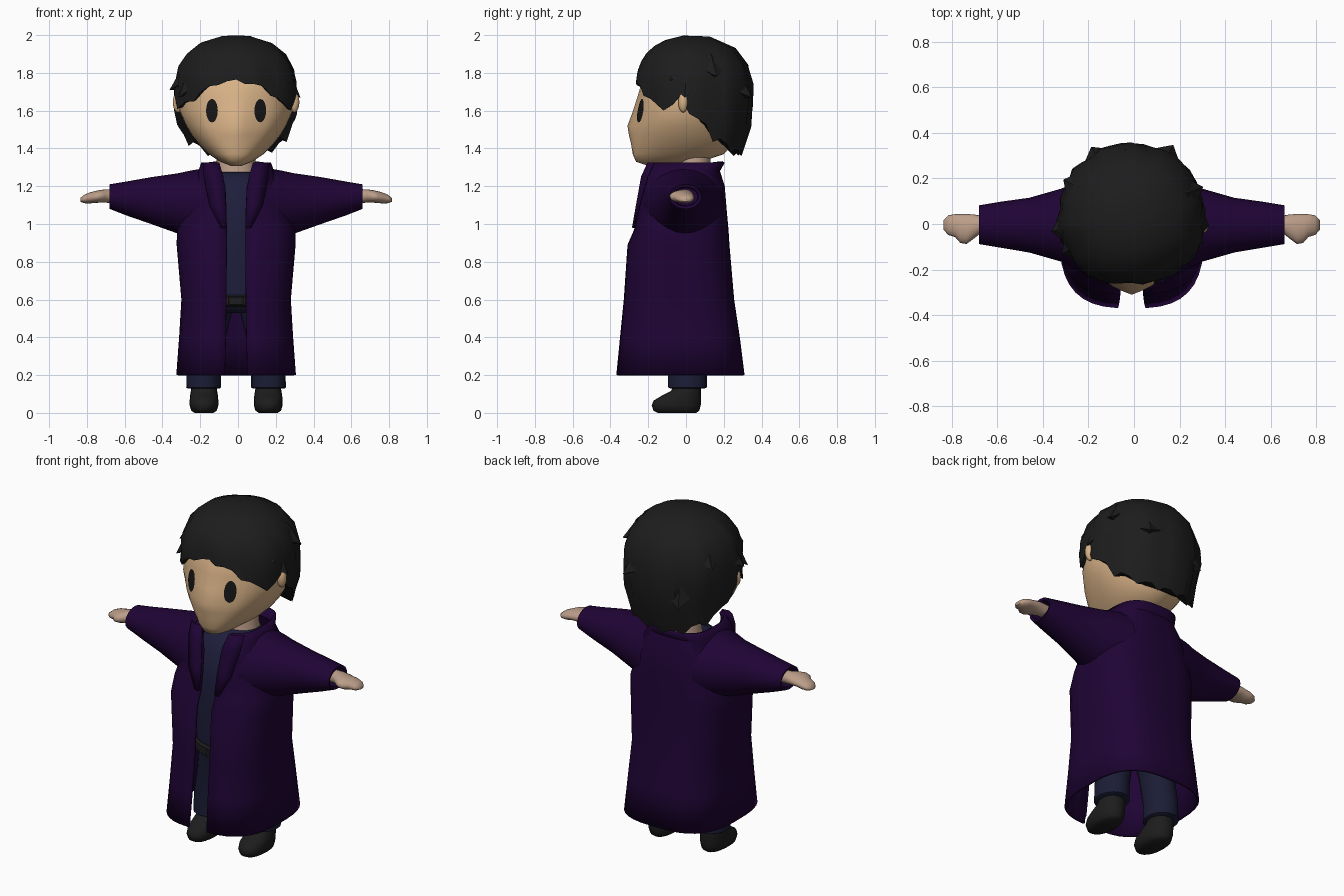
import bpy, bmesh, math, random
from mathutils import Vector
from mathutils.bvhtree import BVHTree

random.seed(4)
cube = bpy.data.objects.get("Cube")
if cube:
    bpy.data.objects.remove(cube)


def material(name, colour):
    m = bpy.data.materials.new(name)
    m.use_nodes = True
    m.diffuse_color = (*colour, 1)
    bsdf = next(n for n in m.node_tree.nodes if n.type == 'BSDF_PRINCIPLED')
    bsdf.inputs["Base Color"].default_value = (*colour, 1)
    return m


FACE = material("face skin", (0.68, 0.44, 0.24))
BODY = material("body skin", (0.50, 0.34, 0.25))
HAIR = material("black hair", (0.012, 0.012, 0.012))
COAT = material("purple coat", (0.0135, 0.0012, 0.035))
SHIRT = material("navy shirt", (0.013, 0.013, 0.046))
JEANS = material("dark jeans", (0.011, 0.012, 0.036))
LEATHER = material("black leather", (0.012, 0.012, 0.012))
EYE = material("eye black", (0.008, 0.008, 0.008))
CX = -0.01  # midline of the figure


def finish(name, bm, mat, angle=40):
    bmesh.ops.recalc_face_normals(bm, faces=bm.faces)
    mesh = bpy.data.meshes.new(name)
    bm.to_mesh(mesh)
    bm.free()
    mesh.materials.append(mat)
    ob = bpy.data.objects.new(name, mesh)
    bpy.context.scene.collection.objects.link(ob)
    bpy.ops.object.select_all(action='DESELECT')
    ob.select_set(True)
    bpy.context.view_layer.objects.active = ob
    bpy.ops.object.shade_smooth_by_angle(angle=math.radians(angle))
    return ob


def loft(name, rings, mat, closed=True, caps=True, angle=40):
    bm = bmesh.new()
    rows = [[bm.verts.new(p) for p in r] for r in rings]
    n = len(rows[0])
    for a, b in zip(rows, rows[1:]):
        for i in range(n if closed else n - 1):
            j = (i + 1) % n
            bm.faces.new((a[i], a[j], b[j], b[i]))
    if caps:
        bm.faces.new(rows[0])
        bm.faces.new(rows[-1])
    return finish(name, bm, mat, angle)


def power(v, e):
    return math.copysign(abs(v) ** e, v)


def ring(z, hw, yf, yb, cx=CX, p=2, n=28, gap=0):
    """Horizontal superellipse, starting at the front, with an optional front gap."""
    a0 = math.asin((gap / hw) ** (p / 2))
    count = n - 1 if gap else n
    pts = []
    for i in range(n):
        a = a0 + (2 * math.pi - 2 * a0) * i / count
        y = (yf + yb) / 2 - (yb - yf) / 2 * power(math.cos(a), 2 / p)
        pts.append((cx + hw * power(math.sin(a), 2 / p), y, z))
    return pts


def side_ring(x, y, hy, z, hz, n=20):
    """Ellipse across the arm axis."""
    return [(x, y + hy * math.cos(2 * math.pi * i / n), z + hz * math.sin(2 * math.pi * i / n))
            for i in range(n)]


def ball(name, loc, scale, mat):
    bm = bmesh.new()
    bmesh.ops.create_uvsphere(bm, u_segments=16, v_segments=10, radius=1)
    for v in bm.verts:
        v.co = Vector(a * b + c for a, b, c in zip(v.co, scale, loc))
    return finish(name, bm, mat)


def solidify(ob, thickness, offset):
    mod = ob.modifiers.new("thickness", 'SOLIDIFY')
    mod.thickness, mod.offset = thickness, offset


# Head: broad, flat face with a shallow nose ridge and a rounded jaw
def head_ring(z, hw, yf, yb, ridge, n=40):
    mid = yf * 0.45 + yb * 0.55 if z < 1.4 else 0.0
    pts = []
    for i in range(n):
        a = 2 * math.pi * i / n
        s, c = min(1, abs(math.sin(a))), math.cos(a)
        front = (1 - ridge) * (1 - s ** 2.8) ** .58 + ridge * max(0, 1 - s / .45)
        y = mid + (yf - mid) * front if c > 0 else mid - (yb - mid) * c
        pts.append((CX + hw * math.sin(a), y, z))
    return pts


head = loft("head", [head_ring(*r) for r in (
    (1.308, .03, -.2, -.06, 0), (1.33, .085, -.265, .08, 0), (1.37, .145, -.282, .2, .02),
    (1.42, .195, -.29, .25, .06), (1.47, .235, -.302, .27, .1), (1.52, .265, -.31, .28, .14),
    (1.60, .30, -.28, .29, .12), (1.68, .295, -.255, .29, .07), (1.78, .27, -.225, .27, 0),
    (1.88, .19, -.13, .2, 0), (1.94, .1, -.05, .1, 0))], FACE, angle=60)
bm = bmesh.new()
bm.from_mesh(head.data)
face_tree = BVHTree.FromBMesh(bm)
bm.free()

# Eyes draped on the face, and ears
for side, s in (("right", -1), ("left", 1)):
    bm = bmesh.new()
    rows = []
    for k in (0.05, 0.4, 0.75, 1):
        row = []
        for i in range(20):
            a = 2 * math.pi * i / 20
            x, z = CX + s * .128 + .031 * k * math.cos(a), 1.6 + .062 * k * math.sin(a)
            hit = face_tree.ray_cast(Vector((x, -1, z)), Vector((0, 1, 0)))[0]
            row.append(bm.verts.new((x, hit.y - 0.006, z)))
        rows.append(row)
    bm.faces.new(rows[0])
    for a, b in zip(rows, rows[1:]):
        for i in range(20):
            bm.faces.new((a[i - 1], a[i], b[i], b[i - 1]))
    finish(side + "_eye", bm, EYE)
    ball(side + "_ear", (CX + s * .308, -.015, 1.645), (.027, .026, .055), FACE)

# Shaggy hair cap with a ragged hem
HEM = ((0, 1.76), (25, 1.73), (42, 1.665), (55, 1.62), (68, 1.62), (78, 1.67),
       (90, 1.57), (112, 1.46), (140, 1.39), (180, 1.37))


def hem(deg):
    for (a, z0), (b, z1) in zip(HEM, HEM[1:]):
        if deg <= b:
            return z0 + (z1 - z0) * (deg - a) / (b - a)
    return HEM[-1][1]


def hair_point(i, n, t, bulge, lift):
    a = 2 * math.pi * i / n
    edge = hem(abs((math.degrees(a) + 180) % 360 - 180)) + lift
    z = 2.0 - (2.0 - edge) * t ** 1.6
    u = (z - 1.68) / .32
    r = (1 - u ** 2.6) ** .45 if u > 0 else 1 - .2 * u * u
    r *= 1 + bulge
    return (CX + .32 * r * math.sin(a), .04 - .31 * r * math.cos(a), z)


N = 42
locks = [random.uniform(-.025, .04) for i in range(N)]
tips = [((-.022 if i % 3 == 1 else .012) + random.uniform(-.01, .01)) * (.35 if min(i, N - i) < 4 else 1)
        for i in range(N)]
hair_rows = []
for t in (.06, .25, .42, .58, .72, .86, 1):
    hair_rows.append([hair_point(i, N, t, (locks[i] + random.uniform(-.02, .03)) * min(1, t * 1.4)
                                 + (.03 if t == 1 and i % 3 == 1 else 0), tips[i] * t)
                      for i in range(N)])
hair_rows.append([hair_point(i, N, 1, -.2, .02) for i in range(N)])
loft("hair", hair_rows, HAIR, angle=32)


# Broad tufts that break the outline
def tuft(name, azimuth, z, length, drop):
    a = math.radians(azimuth)
    out = Vector((math.sin(a), -math.cos(a), 0))
    u = max(0, (z - 1.68) / .32)
    r = (1 - u ** 2.6) ** .45
    base = Vector((CX + .28 * r * out.x, .04 + .27 * r * out.y, z))
    across = Vector((-out.y, out.x, 0)) * .1 * r
    bm = bmesh.new()
    tip = bm.verts.new(base + out * length + Vector((0, 0, -drop)))
    foot = [bm.verts.new(base + d) for d in
            (across, Vector((0, 0, (1.99 - z) * .4)), -across, Vector((0, 0, -.06)))]
    bm.faces.new(foot)
    for i in range(4):
        bm.faces.new((foot[i - 1], foot[i], tip))
    finish(name, bm, HAIR, 30)


for k, spec in enumerate(((-78, 1.77, .085, .06), (-60, 1.75, .075, .08), (68, 1.82, .075, .06),
                          (82, 1.74, .065, .07), (112, 1.84, .08, .06), (150, 1.72, .085, .05),
                          (-118, 1.82, .075, .06), (-150, 1.62, .075, .07))):
    tuft("hair_tuft_%d" % (k + 1), *spec)

# Neck, shirt, belt and hips
loft("neck", [ring(1.22, .12, -.07, .15), ring(1.29, .105, -.05, .13), ring(1.42, .1, -.05, .13)], BODY)
loft("shirt", [ring(.58, .21, -.2, .15), ring(.8, .215, -.215, .15), ring(1.0, .215, -.215, .15),
               ring(1.18, .2, -.19, .15), ring(1.25, .16, -.14, .15), ring(1.275, .11, -.08, .13)], SHIRT)
loft("belt", [ring(.56, .215, -.21, .155), ring(.57, .222, -.222, .162),
              ring(.615, .222, -.222, .162), ring(.625, .215, -.21, .155)], LEATHER)
loft("hips", [ring(.53, .19, -.15, .13), ring(.55, .205, -.18, .15), ring(.58, .21, -.2, .15)], JEANS)
loft("belt_buckle", [ring(z, .04, -.235, -.2, p=4, n=16) for z in (.573, .613)], LEATHER)

# Long coat, open at the front
COAT_ROWS = ((1.325, .185, -.19, .205, .095), (1.28, .2, -.22, .18, .08), (1.2, .24, -.237, .205, .058),
             (1.08, .28, -.254, .215, .052), (.97, .313, -.275, .225, .05), (.89, .315, -.31, .23, .05),
             (.6, .29, -.33, .255, .052), (.4, .302, -.35, .285, .055), (.2, .317, -.37, .31, .06))
coat = loft("coat", [ring(z, hw, yf, yb, p=2.9, n=37, gap=g) for z, hw, yf, yb, g in COAT_ROWS],
            COAT, closed=False, caps=False)
solidify(coat, .015, 1)

for side, s in (("right", -1), ("left", 1)):
    # Facing folded in behind the front edge
    loft(side + "_facing", [[(CX + s * g, yf + .003, z), (CX + s * (g + .045), yf + .085, z)]
                            for z, hw, yf, yb, g in COAT_ROWS[4:]], COAT, closed=False, caps=False)

    # Turned-back lapel
    rows = [[(CX + s * xi, y - .004, z), (CX + s * (xi + xo) / 2, y - .01, z), (CX + s * xo, y + lay, z)]
            for xi, xo, y, z, lay in ((.09, .175, -.19, 1.325, .02), (.068, .17, -.224, 1.25, .02),
                                      (.053, .14, -.251, 1.1, .004), (.05, .08, -.272, .98, -.004))]
    solidify(loft(side + "_lapel", rows, COAT, closed=False, caps=False), .008, 0)

    # Sleeve blending into the body, with a hollow cuff
    sleeve = [side_ring(CX + s * x, y, hy, (top + low) / 2, (top - low) / 2) for x, y, hy, top, low in (
        (.17, -.015, .215, 1.295, .9), (.24, -.01, .192, 1.283, .925), (.31, -.005, .16, 1.268, .95),
        (.45, -.005, .12, 1.248, 1.0), (.58, -.003, .1, 1.225, 1.045), (.67, -.003, .085, 1.21, 1.08),
        (.665, -.003, .07, 1.195, 1.095), (.6, -.003, .065, 1.19, 1.1))]
    loft(side + "_sleeve", sleeve, COAT, caps=False)

    # Mitten hand with a thumb bulge
    hand = [side_ring(CX + s * x, y, hy, z, hz) for x, y, hy, z, hz in (
        (.58, -.002, .035, 1.145, .035), (.67, -.004, .042, 1.148, .036), (.695, -.012, .054, 1.148, .035),
        (.725, -.022, .066, 1.146, .033), (.752, -.02, .063, 1.142, .031), (.775, -.007, .05, 1.138, .029),
        (.805, -.005, .043, 1.132, .022), (.825, -.004, .022, 1.128, .01))]
    loft(side + "_hand", hand, BODY, angle=60)

    # Trouser leg and shoe
    loft(side + "_leg", [ring(z, hw, yf, yb, cx=CX + s * x, n=20) for z, x, hw, yf, yb in (
        (.13, .172, .085, -.085, .1), (.135, .172, .092, -.095, .11), (.24, .17, .09, -.095, .11),
        (.4, .145, .09, -.1, .11), (.56, .115, .1, -.12, .12))], JEANS)
    loft(side + "_shoe", [ring(z, hw, yf, yb, cx=CX + s * .17, p=2.2, n=20) for z, hw, yf, yb in (
        (0, .05, -.15, .055), (.012, .068, -.172, .07), (.04, .076, -.182, .078), (.065, .076, -.172, .08),
        (.09, .074, -.13, .08), (.115, .07, -.08, .08), (.17, .062, -.055, .075))], LEATHER, angle=60)
